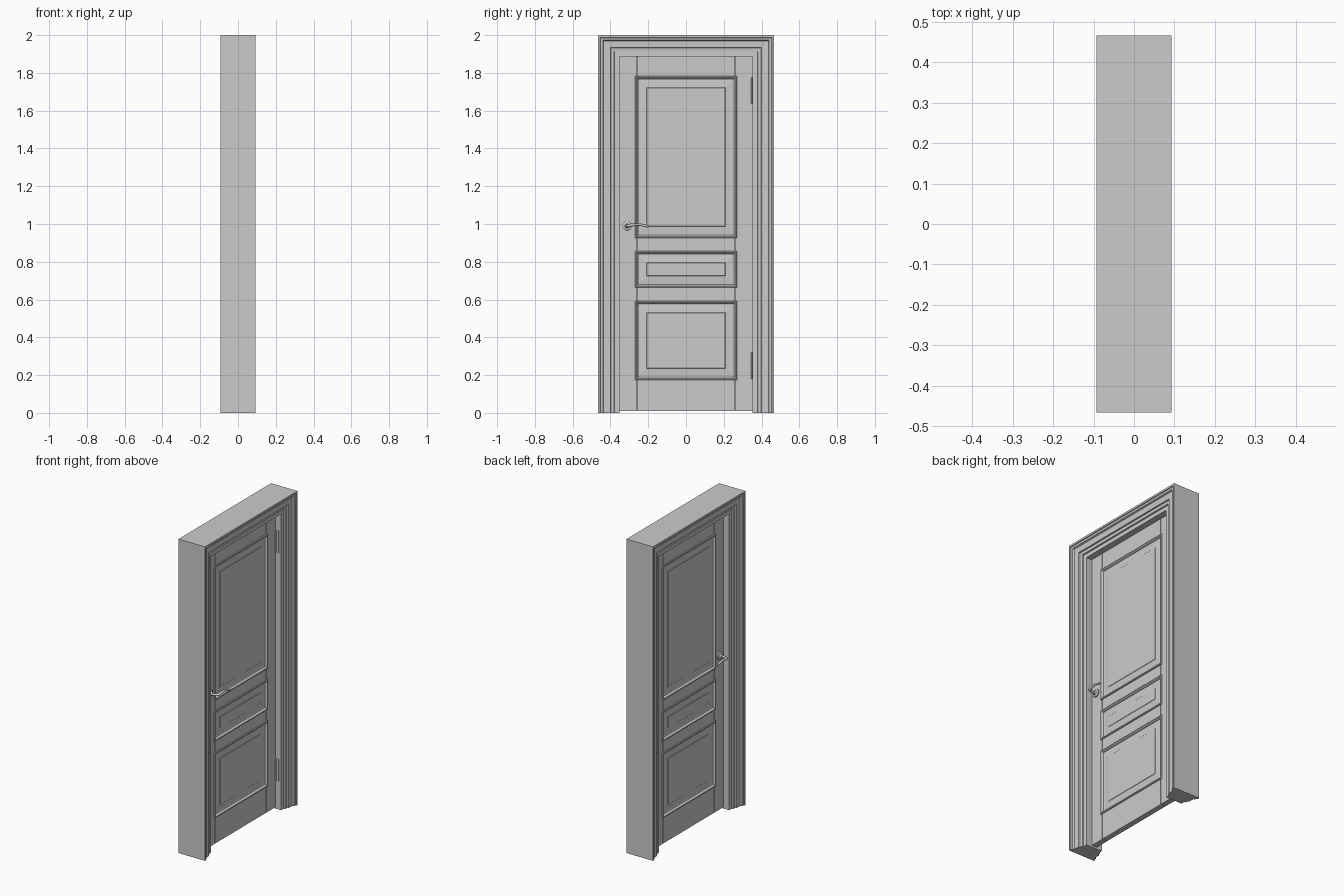
import bpy, bmesh, math
from mathutils import Vector, Matrix

if "Cube" in bpy.data.objects:
    bpy.data.objects.remove(bpy.data.objects["Cube"])


def finish(name, bm, smooth=False):
    bmesh.ops.recalc_face_normals(bm, faces=bm.faces[:])
    me = bpy.data.meshes.new(name)
    bm.to_mesh(me)
    bm.free()
    ob = bpy.data.objects.new(name, me)
    bpy.context.collection.objects.link(ob)
    if smooth:
        shade(ob)
    return ob


def shade(ob):
    bpy.ops.object.select_all(action='DESELECT')
    ob.select_set(True)
    bpy.context.view_layer.objects.active = ob
    bpy.ops.object.shade_smooth_by_angle(angle=math.radians(40))


def skin(bm, loops, cap=True):
    """Bridge a list of equal closed point loops and cap both ends."""
    vs = [[bm.verts.new(p) for p in l] for l in loops]
    n = len(vs[0])
    for a, b in zip(vs, vs[1:]):
        for i in range(n):
            j = (i + 1) % n
            bm.faces.new((a[i], a[j], b[j], b[i]))
    if cap:
        bm.faces.new(vs[0][::-1])
        bm.faces.new(vs[-1])


def box(name, x0, x1, y0, y1, z0, z1):
    bm = bmesh.new()
    bmesh.ops.create_cube(bm, size=1)
    for v in bm.verts:
        v.co = Vector(((x0 + x1) / 2 + v.co.x * (x1 - x0),
                       (y0 + y1) / 2 + v.co.y * (y1 - y0),
                       (z0 + z1) / 2 + v.co.z * (z1 - z0)))
    return finish(name, bm)


def cylinder(name, centre, r0, r1, h, axis, seg=32):
    bm = bmesh.new()
    rot = Vector((0, 0, 1)).rotation_difference(Vector(axis)).to_matrix().to_4x4()
    bmesh.ops.create_cone(bm, cap_ends=True, segments=seg, radius1=r0, radius2=r1,
                          depth=h, matrix=Matrix.Translation(centre) @ rot)
    return finish(name, bm, True)


# Door frame: stepped casing profile (inset from outer edge, x) mitred round the opening
half = [(0, .093), (.012, .093), (.014, .088), (.026, .086), (.03, .077), (.066, .075),
        (.068, .067), (.086, .065), (.088, .057), (.113, .057)]
profile = half + [(o, -x) for o, x in reversed(half)]
W, H = .466, 2.0
bm = bmesh.new()
skin(bm, [[(x, -(W - o), 0) for o, x in profile],
          [(x, -(W - o), H - o) for o, x in profile],
          [(x, W - o, H - o) for o, x in profile],
          [(x, W - o, 0) for o, x in profile]])
finish("door_frame", bm)

# Door leaf: thin core, stiles and rails separated by narrow grooves
T = .018
BOT, TOP = .01, 1.886
box("door_core", -.009, .009, -.35, .35, BOT + .002, TOP)
for s, n in ((-1, "lock"), (1, "hinge")):
    ys = sorted((s * .262, s * .351))
    box(n + "_stile", -T, T, ys[0], ys[1], BOT, TOP)
rails = {"bottom": (BOT, .185), "lower_middle": (.585, .675),
         "upper_middle": (.848, .935), "top": (1.775, TOP)}
for n, (z0, z1) in rails.items():
    box(n + "_rail", -T, T, -.257, .257, z0, z1)

# Panels: raised bead, recess and sloped field as nested rectangles on both faces
rings = [(0, .017), (0, .022), (.003, .025), (.008, .025), (.012, .021), (.015, .013),
         (.019, .011), (.061, .0145), (.063, .0165)]
layers = [(o, -x) for o, x in reversed(rings)] + rings
for n, (z0, z1) in {"lower": (.175, .593), "middle": (.664, .857), "upper": (.926, 1.783)}.items():
    bm = bmesh.new()
    a = .269
    skin(bm, [[(x, -a + o, z0 + o), (x, a - o, z0 + o), (x, a - o, z1 - o), (x, -a + o, z1 - o)]
              for o, x in layers])
    finish(n + "_panel", bm)

# Handles on both faces: rosette, collar and bent lever
HY, HZ = -.311, .99
path = [(.02, -.311, .99, 1), (.06, -.311, .99, 1), (.071, -.306, .991, 1.1),
        (.077, -.295, .993, 1.15), (.079, -.27, .997, 1), (.08, -.24, .996, .85),
        (.08, -.215, .99, .85), (.08, -.2, .988, 1)]
for s, n in ((1, "right"), (-1, "left")):
    cylinder(n + "_rosette", (s * .021, HY, HZ), .024, .024, .008, (s, 0, 0))
    cylinder(n + "_rosette_rim", (s * .027, HY, HZ), .024, .019, .004, (s, 0, 0))
    cylinder(n + "_collar", (s * .034, HY, HZ), .012, .010, .012, (s, 0, 0), 24)
    cu = bpy.data.curves.new(n + "_lever", 'CURVE')
    cu.dimensions = '3D'
    cu.bevel_depth = .0075
    cu.bevel_resolution = 3
    cu.use_fill_caps = True
    cu.resolution_u = 5
    sp = cu.splines.new('BEZIER')
    sp.bezier_points.add(len(path) - 1)
    for p, (x, y, z, r) in zip(sp.bezier_points, path):
        p.co = (s * x, y, z)
        p.radius = r
        p.handle_left_type = p.handle_right_type = 'AUTO'
    ob = bpy.data.objects.new(n + "_lever", cu)
    bpy.context.collection.objects.link(ob)
    bpy.ops.object.select_all(action='DESELECT')
    ob.select_set(True)
    bpy.context.view_layer.objects.active = ob
    bpy.ops.object.convert(target='MESH')
    shade(bpy.context.view_layer.objects.active)

# Hinges on the +y jamb
for z, n in ((.25, "lower"), (1.705, "upper")):
    box(n + "_hinge_leaf", .016, .042, .350, .354, z - .07, z + .07)
    cylinder(n + "_hinge_pin", (.022, .35, z), .005, .005, .14, (0, 0, 1), 16)
